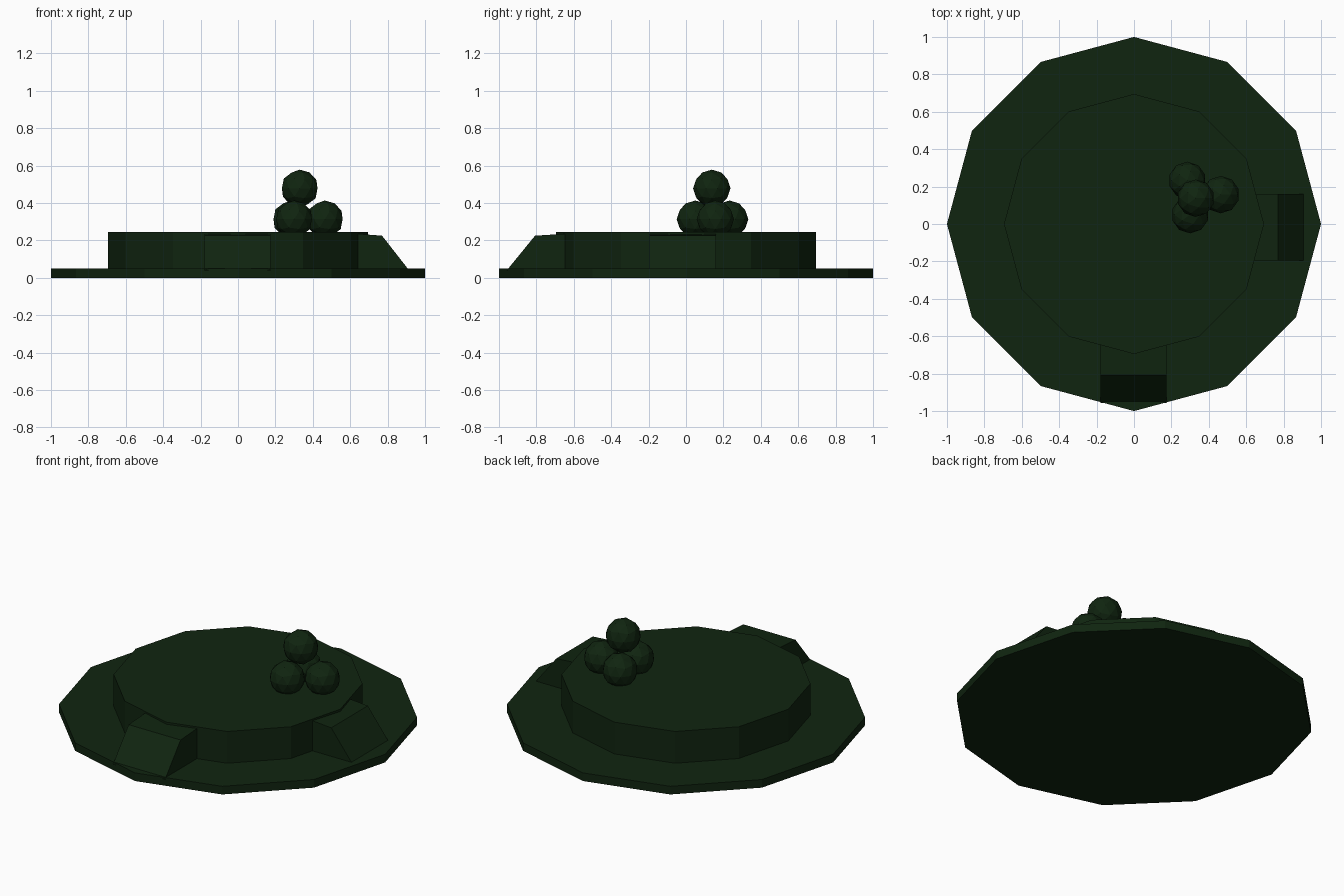
import bpy, bmesh, math
from mathutils import Vector

if "Cube" in bpy.data.objects:
    bpy.data.objects.remove(bpy.data.objects["Cube"])

green = bpy.data.materials.new("dark green")
green.diffuse_color = (0.005, 0.018, 0.005, 1)
green.use_nodes = True
green.node_tree.nodes["Principled BSDF"].inputs["Base Color"].default_value = green.diffuse_color


def finish(name, bm):
    bmesh.ops.recalc_face_normals(bm, faces=bm.faces)
    mesh = bpy.data.meshes.new(name)
    bm.to_mesh(mesh)
    bm.free()
    mesh.materials.append(green)
    obj = bpy.data.objects.new(name, mesh)
    bpy.context.collection.objects.link(obj)
    return obj


def extrude(name, points, offset):
    """Closed outline swept along an offset."""
    bm = bmesh.new()
    face = bm.faces.new([bm.verts.new(p) for p in points])
    ext = bmesh.ops.extrude_face_region(bm, geom=[face])["geom"]
    moved = [v for v in ext if isinstance(v, bmesh.types.BMVert)]
    bmesh.ops.translate(bm, verts=moved, vec=Vector(offset))
    return finish(name, bm)


def disc(name, radius, z0, z1):
    ring = [(radius * math.cos(i * math.pi / 6), radius * math.sin(i * math.pi / 6), z0)
            for i in range(12)]
    return extrude(name, ring, (0, 0, z1 - z0))


# Twelve-sided base plate and raised platform
disc("base_plate", 1.0, 0.0, 0.05)
disc("platform", 0.695, 0.045, 0.245)

# Two steps: flat top, steep sloping outer face (distance from centre, height)
right_profile = [(0.6, 0.04), (0.915, 0.04), (0.907, 0.05), (0.77, 0.225), (0.6, 0.238)]
extrude("right_step", [(d, -0.195, z) for d, z in right_profile], (0, 0.355, 0))
front_profile = [(0.6, 0.04), (0.958, 0.04), (0.95, 0.05), (0.807, 0.225), (0.6, 0.238)]
extrude("front_step", [(-0.178, -d, z) for d, z in front_profile], (0.353, 0, 0))

# Stack of four faceted balls
for i, pos in enumerate([(0.285, 0.233, 0.313), (0.464, 0.157, 0.313),
                         (0.30, 0.05, 0.313), (0.33, 0.138, 0.478)]):
    bm = bmesh.new()
    bmesh.ops.create_icosphere(bm, subdivisions=2, radius=0.1)
    finish(f"ball_{i + 1}", bm).location = pos
